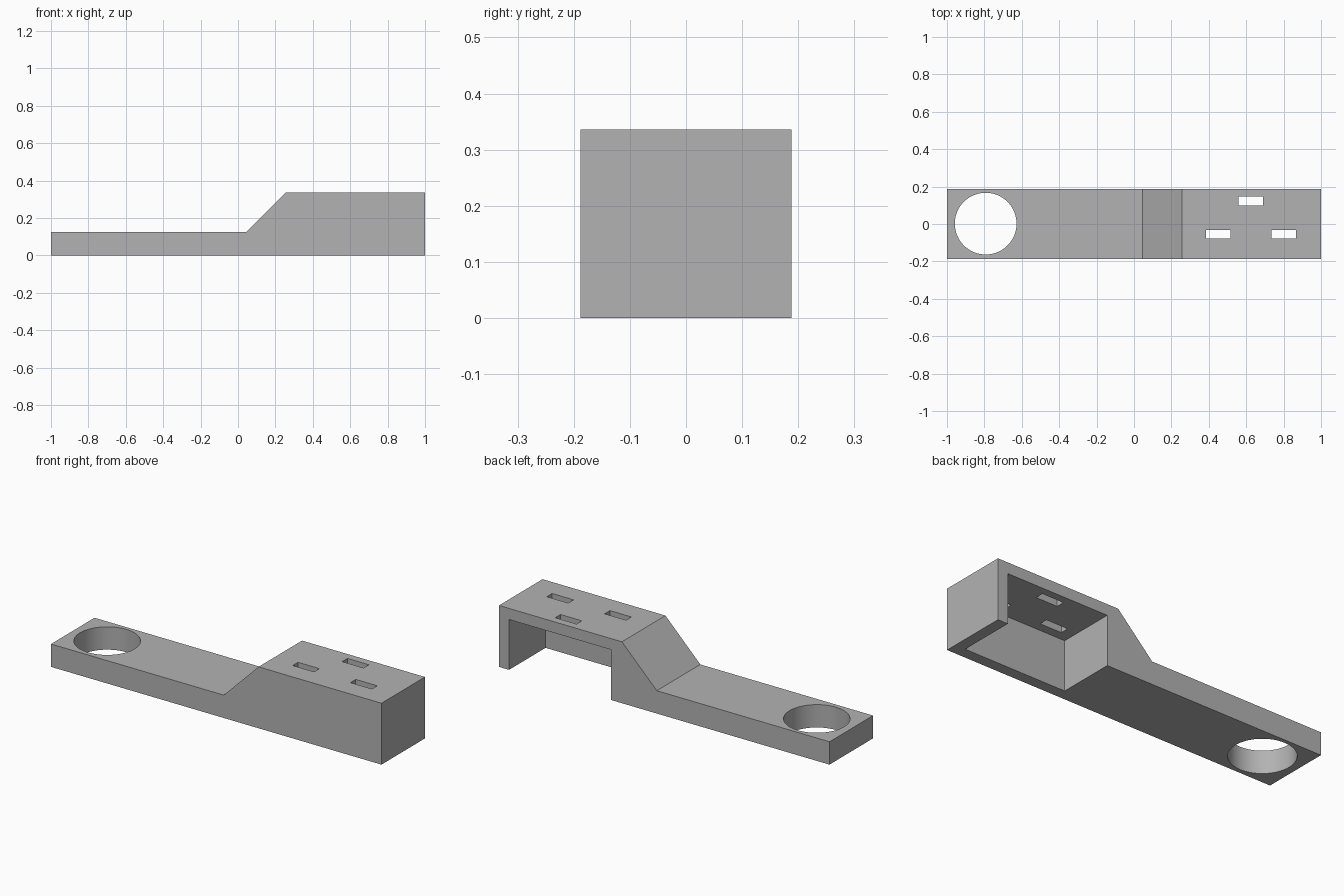
import bpy
import bmesh
import math

if "Cube" in bpy.data.objects:
    bpy.data.objects.remove(bpy.data.objects["Cube"], do_unlink=True)

HALF_DEPTH = 0.188
HEIGHT = 0.336
WALL = 0.061

grey = bpy.data.materials.new("plain grey")
grey.use_nodes = True
colour = (0.45, 0.45, 0.45, 1)
grey.diffuse_color = colour
grey.node_tree.nodes["Principled BSDF"].inputs["Base Color"].default_value = colour


def add_object(name, bm):
    bmesh.ops.recalc_face_normals(bm, faces=bm.faces)
    mesh = bpy.data.meshes.new(name)
    bm.to_mesh(mesh)
    bm.free()
    mesh.materials.append(grey)
    obj = bpy.data.objects.new(name, mesh)
    bpy.context.collection.objects.link(obj)
    return obj


def box(name, low, high):
    bm = bmesh.new()
    bmesh.ops.create_cube(bm, size=1)
    for v in bm.verts:
        v.co = [a + (c + 0.5) * (b - a) for a, b, c in zip(low, high, v.co)]
    return add_object(name, bm)


# Side profile extruded across the depth
bm = bmesh.new()
profile = [(-1, 0), (1, 0), (1, HEIGHT), (0.256, HEIGHT), (0.045, 0.125), (-1, 0.125)]
side = bm.faces.new([bm.verts.new((x, -HALF_DEPTH, z)) for x, z in profile])
swept = bmesh.ops.extrude_face_region(bm, geom=[side])["geom"]
moved = [g for g in swept if isinstance(g, bmesh.types.BMVert)]
bmesh.ops.translate(bm, verts=moved, vec=(0, 2 * HALF_DEPTH, 0))
body = add_object("bracket_body", bm)

# Housing cavity, open at the back and underneath
cutters = [box("cavity_cutter", (0.323, WALL - HALF_DEPTH, -0.1),
               (1 - WALL, HALF_DEPTH + 0.1, HEIGHT - WALL))]

# Three slots through the housing roof
for x, y in ((0.45, -0.055), (0.8, -0.055), (0.625, 0.123)):
    cutters.append(box("slot_cutter", (x - 0.065, y - 0.023, 0.2),
                       (x + 0.065, y + 0.023, 0.5)))

# Round hole in the arm
bm = bmesh.new()
bmesh.ops.create_cone(bm, cap_ends=True, segments=96, radius1=0.165, radius2=0.165, depth=1)
bmesh.ops.translate(bm, verts=bm.verts, vec=(-0.793, 0.002, 0))
cutters.append(add_object("hole_cutter", bm))

# Apply the cuts, then drop the cutters
for cutter in cutters:
    cutter.hide_render = True
    cut = body.modifiers.new(cutter.name, "BOOLEAN")
    cut.operation = "DIFFERENCE"
    cut.solver = "EXACT"
    cut.object = cutter

bpy.ops.object.select_all(action="DESELECT")
body.select_set(True)
bpy.context.view_layer.objects.active = body
for name in [m.name for m in body.modifiers]:
    bpy.ops.object.modifier_apply(modifier=name)
for cutter in cutters:
    bpy.data.objects.remove(cutter, do_unlink=True)
bpy.ops.object.shade_smooth_by_angle(angle=math.radians(30))
